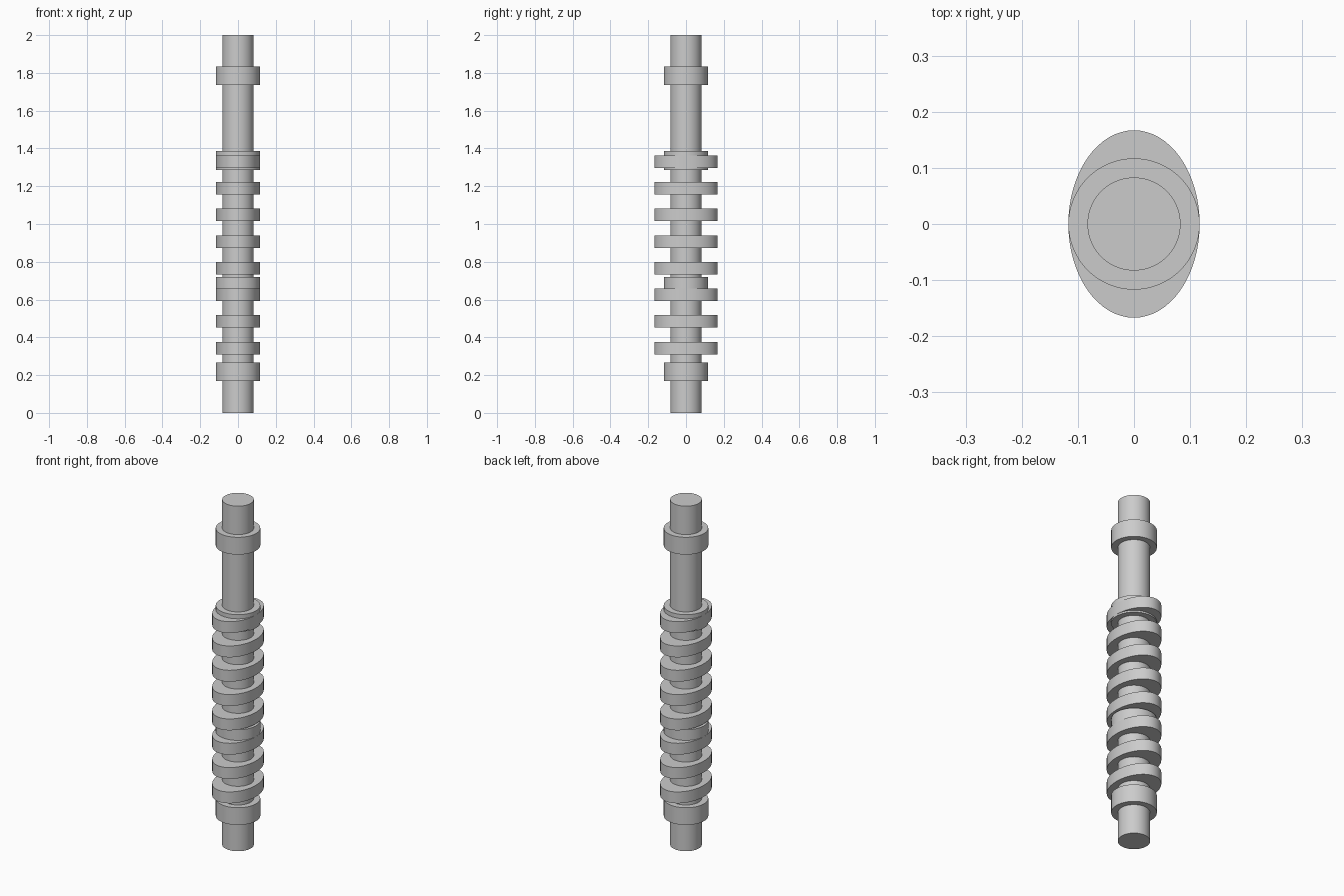
import bpy

cube = bpy.data.objects.get("Cube")
if cube:
    bpy.data.objects.remove(cube, do_unlink=True)

# Single grey metal
GREY = (0.6, 0.6, 0.6, 1.0)
metal = bpy.data.materials.new("grey_metal")
metal.diffuse_color = GREY
metal.use_nodes = True
metal.node_tree.nodes["Principled BSDF"].inputs["Base Color"].default_value = GREY

SHAFT_R = 0.083
JOURNAL_R = 0.117
LOBE_R = 0.167


def disc(name, rx, ry, bottom, top):
    """Upright round or elliptical disc between two heights."""
    bpy.ops.mesh.primitive_cylinder_add(vertices=64, radius=1, depth=1,
                                        location=(0, 0, (bottom + top) / 2))
    obj = bpy.context.object
    obj.name = name
    obj.scale = (rx, ry, top - bottom)
    bpy.ops.object.transform_apply(location=False, rotation=False, scale=True)
    bpy.ops.object.shade_smooth_by_angle()
    obj.data.materials.append(metal)
    return obj


# Central shaft
disc("shaft", SHAFT_R, SHAFT_R, 0, 2)

# Round bearing journals
for name, bottom in (("lower", 0.168), ("lower_middle", 0.62),
                     ("upper_middle", 1.287), ("upper", 1.735)):
    disc(name + "_journal", JOURNAL_R, JOURNAL_R, bottom, bottom + 0.1)

# Evenly spaced oval cam lobes
for i in range(8):
    middle = 0.343 + 0.141 * i
    disc(f"cam_lobe_{i + 1}", JOURNAL_R, LOBE_R, middle - 0.033, middle + 0.033)
